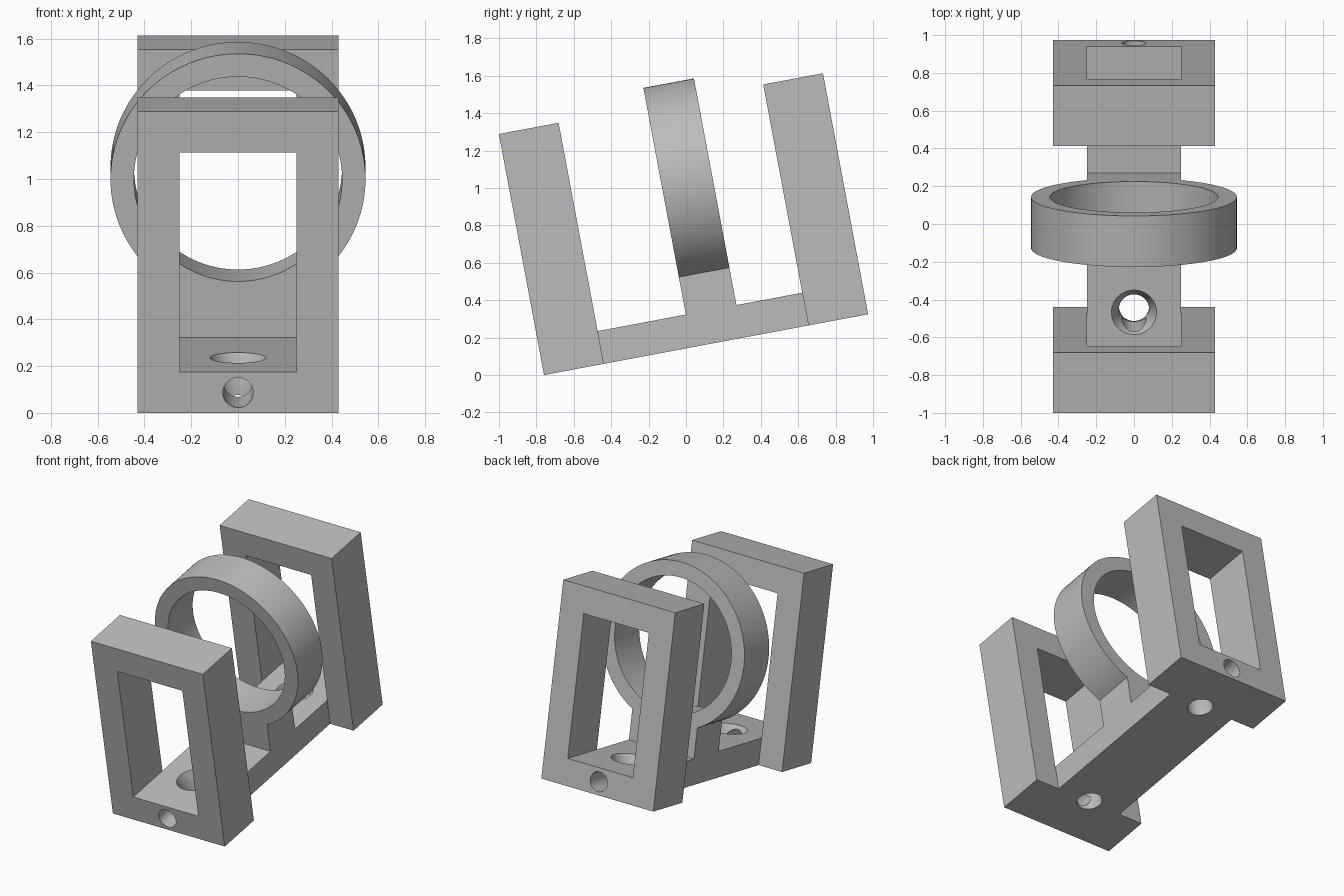
import bpy, math
from mathutils import Matrix

cube = bpy.data.objects.get("Cube")
if cube:
    bpy.data.objects.remove(cube, do_unlink=True)

# Key dimensions, in the untilted frame: y runs along the base, z up the frames
LENGTH, HEIGHT, DEPTH = 1.763, 1.311, 0.325
HALF_W, OPEN_W, BAR = 0.43, 0.25, 0.178
RING_Y0, RING_Y1, RING_Z = 0.805, 1.08, 0.866
RING_R, BORE_R = 0.545, 0.445
SCREW_Y = 0.33
TILT = math.radians(10.62)

grey = bpy.data.materials.new("plain grey")
grey.use_nodes = True
colour = (0.5, 0.5, 0.5, 1)
grey.diffuse_color = colour
grey.node_tree.nodes["Principled BSDF"].inputs["Base Color"].default_value = colour


def box(name, half_x, y0, y1, z0, z1):
    bpy.ops.mesh.primitive_cube_add(size=1)
    ob = bpy.context.object
    ob.name = name
    ob.data.transform(Matrix.Translation((0, (y0 + y1) / 2, (z0 + z1) / 2))
                      @ Matrix.Diagonal((2 * half_x, y1 - y0, z1 - z0, 1)))
    return ob


def rod_y(name, radius, y0, y1, z, sides=48):
    bpy.ops.mesh.primitive_cylinder_add(vertices=sides, radius=radius, depth=y1 - y0)
    ob = bpy.context.object
    ob.name = name
    ob.data.transform(Matrix.Translation((0, (y0 + y1) / 2, z))
                      @ Matrix.Rotation(math.pi / 2, 4, "X"))
    return ob


def cone_z(name, r0, r1, y, z0, z1, sides=48):
    bpy.ops.mesh.primitive_cone_add(vertices=sides, radius1=r0, radius2=r1, depth=z1 - z0)
    ob = bpy.context.object
    ob.name = name
    ob.data.transform(Matrix.Translation((0, y, (z0 + z1) / 2)))
    return ob


def combine(target, tool, operation):
    mod = target.modifiers.new(operation.lower(), "BOOLEAN")
    mod.operation, mod.solver, mod.object = operation, "EXACT", tool
    bpy.context.view_layer.objects.active = target
    bpy.ops.object.modifier_apply(modifier=mod.name)
    bpy.data.objects.remove(tool, do_unlink=True)


# Base bridge, running the full length under both frames
bracket = box("ring_bracket", OPEN_W, 0.1, LENGTH - 0.1, 0, BAR)

# Two upright window frames
for y0 in (0, LENGTH - DEPTH):
    frame = box("window_frame", HALF_W, y0, y0 + DEPTH, 0, HEIGHT)
    opening = box("opening", OPEN_W, y0 - 0.1, y0 + DEPTH + 0.1, BAR, HEIGHT - BAR)
    combine(frame, opening, "DIFFERENCE")
    combine(bracket, frame, "UNION")

# Ring on its pedestal
ring = rod_y("ring", RING_R, RING_Y0, RING_Y1, RING_Z, 128)
combine(ring, rod_y("bore", BORE_R, RING_Y0 - 0.1, RING_Y1 + 0.1, RING_Z, 128), "DIFFERENCE")
combine(ring, box("pedestal", OPEN_W, RING_Y0, RING_Y1, BAR - 0.05, 0.383), "UNION")
combine(bracket, ring, "UNION")

# Countersunk screw holes, each met by a cross hole from the end face
for y, y0, y1 in ((SCREW_Y, -0.1, SCREW_Y),
                  (LENGTH - SCREW_Y, LENGTH - SCREW_Y, LENGTH + 0.1)):
    combine(bracket, cone_z("screw_hole", 0.08, 0.08, y, -0.1, BAR + 0.02), "DIFFERENCE")
    combine(bracket, cone_z("countersink", 0.08, 0.124, y, BAR - 0.09, BAR + 0.01), "DIFFERENCE")
    combine(bracket, rod_y("cross_hole", 0.065, y0, y1, 0.088), "DIFFERENCE")

# Lean the whole bracket back on its front edge
bracket.data.transform(Matrix.Translation((0, -0.759, 0)) @ Matrix.Rotation(TILT, 4, "X"))
bracket.data.materials.clear()
bracket.data.materials.append(grey)
bpy.ops.object.select_all(action="DESELECT")
bracket.select_set(True)
bpy.context.view_layer.objects.active = bracket
bpy.ops.object.shade_smooth_by_angle(angle=math.radians(30))
